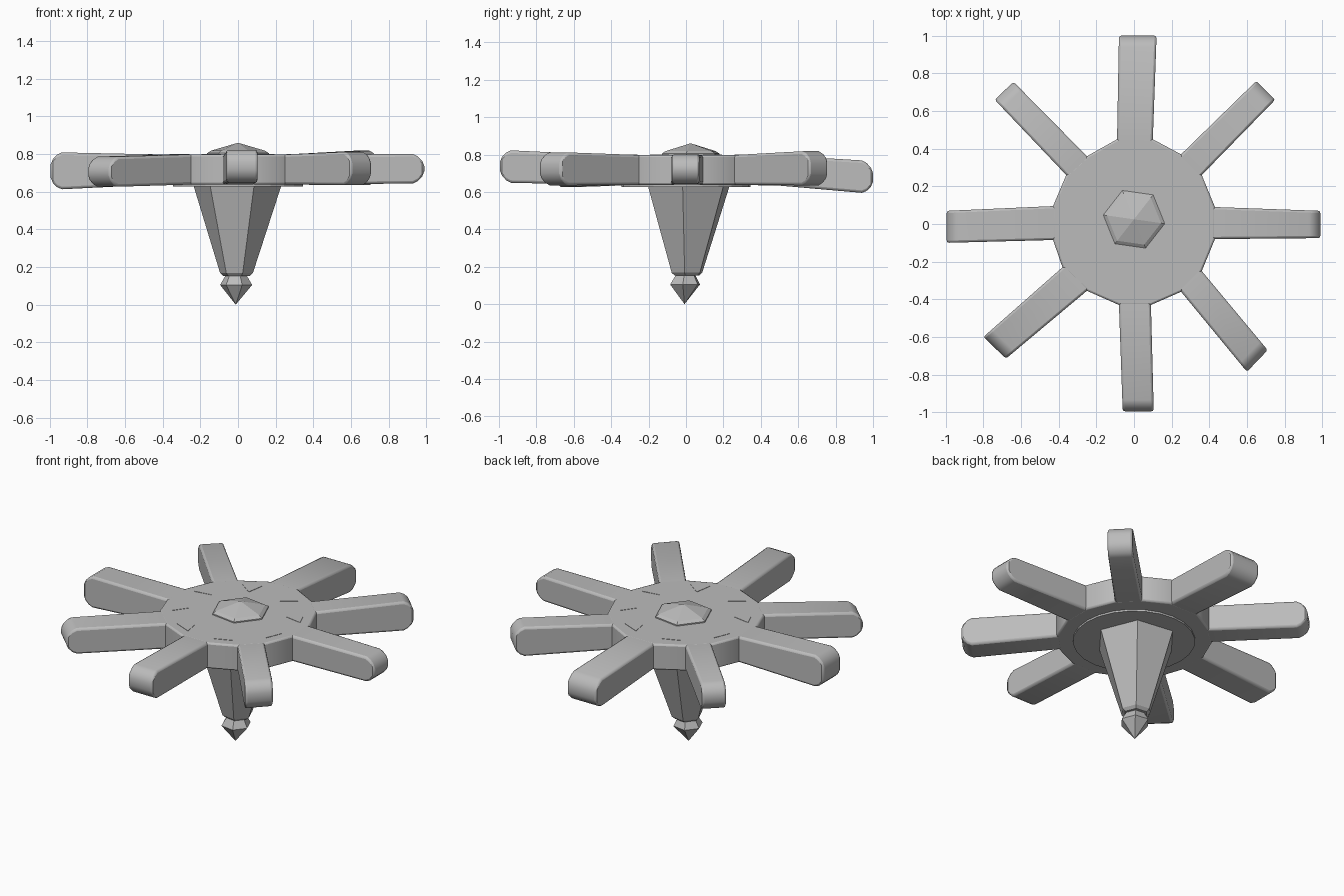
import bpy, bmesh, math
from mathutils import Vector

if "Cube" in bpy.data.objects:
    bpy.data.objects.remove(bpy.data.objects["Cube"])

stone = bpy.data.materials.new("plain_grey")
stone.diffuse_color = (0.5, 0.5, 0.5, 1)
stone.use_nodes = True
stone.node_tree.nodes["Principled BSDF"].inputs["Base Color"].default_value = stone.diffuse_color


def make(name, bm, bevel=0.0):
    bmesh.ops.recalc_face_normals(bm, faces=bm.faces)
    me = bpy.data.meshes.new(name)
    bm.to_mesh(me)
    bm.free()
    me.materials.append(stone)
    ob = bpy.data.objects.new(name, me)
    bpy.context.collection.objects.link(ob)
    if bevel:
        mod = ob.modifiers.new("soft_edges", 'BEVEL')
        mod.width, mod.segments = bevel, 2
        mod.limit_method, mod.angle_limit = 'ANGLE', math.radians(50)
        bpy.ops.object.select_all(action='DESELECT')
        ob.select_set(True)
        bpy.context.view_layer.objects.active = ob
        bpy.ops.object.shade_smooth_by_angle(angle=math.radians(35))
    return ob


def loft(name, rings, bevel=0.0):
    """Skin a closed solid through rings with equal point counts."""
    bm = bmesh.new()
    vs = [[bm.verts.new(p) for p in r] for r in rings]
    n = len(vs[0])
    for a, b in zip(vs, vs[1:]):
        for i in range(n):
            j = (i + 1) % n
            bm.faces.new((a[i], a[j], b[j], b[i]))
    bm.faces.new(vs[0][::-1])
    bm.faces.new(vs[-1])
    bmesh.ops.remove_doubles(bm, verts=bm.verts, dist=0.0005)
    return make(name, bm, bevel)


def ring(r, z, n, deg=0, cx=0.0, cy=0.0):
    return [(cx + r * math.cos(math.radians(deg) + math.tau * i / n),
             cy + r * math.sin(math.radians(deg) + math.tau * i / n), z) for i in range(n)]


# Spokes: base right, base left, tip right, tip left (looking outward), tip bottom, tip top
spokes = {
    "east": ((0.43, -0.08), (0.43, 0.09), (0.99, -0.075), (0.99, 0.07), 0.645, 0.80),
    "north_east": ((0.36, 0.26), (0.25, 0.37), (0.75, 0.66), (0.65, 0.76), 0.635, 0.82),
    "north": ((0.10, 0.45), (-0.09, 0.45), (0.12, 1.0), (-0.08, 1.0), 0.59, 0.765),
    "north_west": ((-0.25, 0.36), (-0.36, 0.26), (-0.64, 0.755), (-0.74, 0.66), 0.63, 0.80),
    "west": ((-0.43, 0.095), (-0.43, -0.085), (-0.995, 0.07), (-0.995, -0.10), 0.61, 0.81),
    "south_west": ((-0.38, -0.23), (-0.25, -0.355), (-0.80, -0.60), (-0.68, -0.715), 0.625, 0.785),
    "south": ((-0.08, -0.43), (0.09, -0.43), (-0.06, -0.995), (0.105, -0.995), 0.65, 0.825),
    "south_east": ((0.25, -0.36), (0.36, -0.25), (0.60, -0.785), (0.71, -0.67), 0.635, 0.813),
}
BOTTOM, TOP = 0.638, 0.798

outline = []
for name, (br, bl, tr, tl, zb, zt) in spokes.items():
    br, bl, tr, tl = map(Vector, (br, bl, tr, tl))
    length = ((tr + tl) / 2 - (br + bl) / 2).length
    rings = []
    # Stations: inside the hub, at its rim, then rounding over the blunt tip
    for d, inset in ((-0.08, 0.004), (0, 0), (length - 0.06, 0), (length - 0.035, 0.012),
                     (length - 0.012, 0.035), (length, 0.065)):
        t = d / length
        r, l = br.lerp(tr, t), bl.lerp(tl, t)
        lo = BOTTOM + (zb - BOTTOM) * max(t, 0) + inset
        hi = TOP + (zt - TOP) * max(t, 0) - inset
        rings.append([(r.x, r.y, lo), (l.x, l.y, lo), (l.x, l.y, hi), (r.x, r.y, hi)])
    loft("spoke_" + name, rings, 0.012)
    outline += [br, bl]

# Hub whose rim joins the spoke roots
loft("hub", [[(p.x, p.y, z) for p in outline] for z in (BOTTOM, TOP)], 0.01)

# Thin wedge plates on the hub between spokes
for k in range(8):
    a = math.radians(22.5 + 45 * k)
    tri = [Vector((r * math.cos(a + o), r * math.sin(a + o), 0))
           for r, o in ((0.28, 0), (0.375, -0.15), (0.375, 0.15))]
    loft("hub_wedge", [[(p.x, p.y, z) for p in tri] for z in (TOP - 0.004, TOP + 0.002)])

# Round plate under the hub
loft("under_plate", [ring(0.345, 0.627, 24), ring(0.345, 0.66, 24)])

# Six sided cap on top
loft("cap", [ring(0.165, 0.78, 6, -8, 0, 0.025), ring(0.165, 0.805, 6, -8, 0, 0.025),
             ring(0.145, 0.818, 6, -8, 0, 0.025), ring(0.0001, 0.86, 6, -8, 0, 0.025)])

# Tapering six sided post
loft("post", [ring(0.07, 0.152, 6, -8, -0.008, 0.005), ring(0.088, 0.168, 6, -8, -0.008, 0.005),
              ring(0.238, 0.64, 6, -8, -0.003, 0.015)])

# Pointed finial
loft("finial", [ring(0.0001, 0.0, 6, -8, -0.012, -0.008), ring(0.086, 0.105, 6, -8, -0.01, -0.005),
                ring(0.055, 0.158, 6, -8, -0.01, -0.002)])
